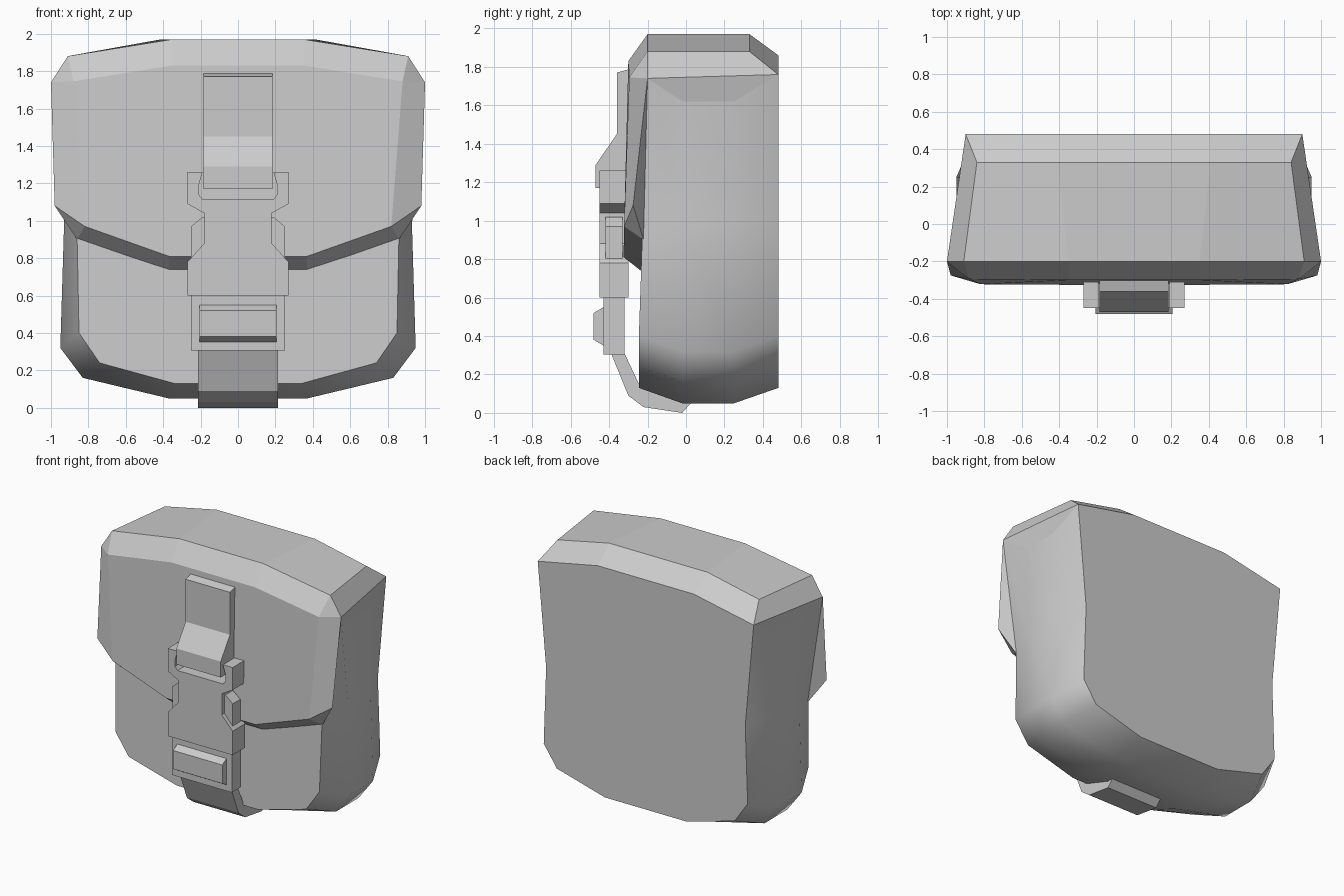
import bpy, bmesh, math

if "Cube" in bpy.data.objects:
    bpy.data.objects.remove(bpy.data.objects["Cube"])


def make_object(name, verts, faces):
    """Mesh from points and faces, with welded seams and outward normals."""
    me = bpy.data.meshes.new(name)
    me.from_pydata(verts, [], faces)
    bm = bmesh.new()
    bm.from_mesh(me)
    bmesh.ops.remove_doubles(bm, verts=bm.verts, dist=1e-5)
    bmesh.ops.recalc_face_normals(bm, faces=bm.faces)
    bm.to_mesh(me)
    bm.free()
    ob = bpy.data.objects.new(name, me)
    bpy.context.collection.objects.link(ob)
    return ob


def prism(name, outline, lo, hi, axis):
    """Extrude a closed 2D outline: axis 'x' takes (y, z), axis 'y' takes (x, z)."""
    def place(p, d):
        return (d, p[0], p[1]) if axis == 'x' else (p[0], d, p[1])
    n = len(outline)
    verts = [place(p, lo) for p in outline] + [place(p, hi) for p in outline]
    faces = [tuple(range(n)), tuple(range(n, 2 * n))]
    faces += [(i, (i + 1) % n, n + (i + 1) % n, n + i) for i in range(n)]
    return make_object(name, verts, faces)


def mirrored(half):
    return half + [(-x, z) for x, z in reversed(half)]


# pouch body: outlines from back to front, right half listed bottom to top
back = [(.34, .13), (.74, .24), (.85, .40), (.83, .98), (.90, 1.76), (.40, 1.86)]
wide = [(.37, .05), (.83, .16), (.95, .32), (.93, .98), (.93, 1.62), (.35, 1.80)]
front = [(.34, .13), (.74, .24), (.85, .40), (.86, .90), (1.0, 1.74), (.35, 1.83)]
verts, faces, n = [], [], 12
for y, half in ((.48, back), (.25, wide), (-.02, wide), (None, front)):
    for x, z in mirrored(half):
        fy = -.245 + .045 * max(0, (z - .4) / 1.34)
        verts.append((x, fy if y is None else y, z))
for r in range(3):
    for i in range(n):
        j = (i + 1) % n
        faces.append((r * n + i, r * n + j, r * n + n + j, r * n + n + i))
faces += [tuple(range(n)), tuple(range(3 * n, 4 * n))]
body = make_object("pouch_body", verts, faces)
bpy.context.view_layer.objects.active = body
body.select_set(True)
bpy.ops.object.shade_smooth_by_angle(angle=math.radians(39.5))

# flap lid: rows run from the back, over the top and down the front
inner = [(.40, .48, 1.86), (.41, .33, 1.97), (.35, -.2, 1.97),
         (.35, -.3, 1.83), (.37, -.325, .81), (.37, -.235, .74)]
outer = [(.90, .48, 1.76), (.84, .33, 1.88), (.91, -.2, 1.88),
         (.88, -.295, 1.745), (.82, -.322, .97), (.86, -.22, .90)]
corner, tip = (1.0, -.2, 1.74), (.98, -.275, 1.08)
polys = []
for a in range(5):
    b = a + 1
    polys.append([inner[a], inner[b], (-inner[b][0],) + inner[b][1:],
                  (-inner[a][0],) + inner[a][1:]])
sides = [[inner[a], outer[a], outer[a + 1], inner[a + 1]] for a in range(5)]
sides += [[outer[1], outer[0], corner, outer[2]],
          [outer[2], corner, outer[3]],
          [outer[3], corner, tip, outer[4]],
          [outer[4], tip, outer[5]],
          [corner, tip, outer[5]],
          [corner, outer[0], (.93, .25, 1.62), (.93, -.02, 1.62)]]
polys += sides + [[(-x, y, z) for x, y, z in p] for p in sides]
verts, faces = [], []
for p in polys:
    faces.append(tuple(range(len(verts), len(verts) + len(p))))
    verts += p
make_object("flap_lid", verts, faces)

# upper strap looping out over the buckle
prism("upper_strap", [(-.29, 1.79), (-.36, 1.77), (-.36, 1.45), (-.47, 1.29),
                      (-.47, 1.17), (-.29, 1.17)], -.185, .185, 'x')

# buckle plate with a notch for the strap
prism("buckle_plate", mirrored([(.27, .60), (.27, .78), (.18, .88), (.18, 1.04),
                                (.27, 1.09), (.27, 1.26), (.19, 1.26), (.21, 1.19),
                                (.21, 1.14), (.19, 1.115)]), -.45, -.30, 'y')

# release prongs on both sides of the buckle
for side, s in (("right", 1), ("left", -1)):
    prism("buckle_prong_" + side, [(s * .16, .80), (s * .25, .80), (s * .25, .97),
                                   (s * .19, 1.02), (s * .16, 1.02)], -.42, -.33, 'y')

# lower buckle with raised bar
prism("lower_buckle", mirrored([(.25, .305), (.25, .60)]), -.43, -.32, 'y')
prism("buckle_bar", [(-.42, .555), (-.48, .52), (-.48, .38), (-.42, .345)],
      -.205, .205, 'x')

# lower strap curling under the pouch
prism("lower_strap", [(-.32, .31), (-.39, .31), (-.30, .09), (-.22, .03), (-.02, 0),
                      (.025, .05), (-.02, .055), (-.24, .14)], -.215, .215, 'x')
